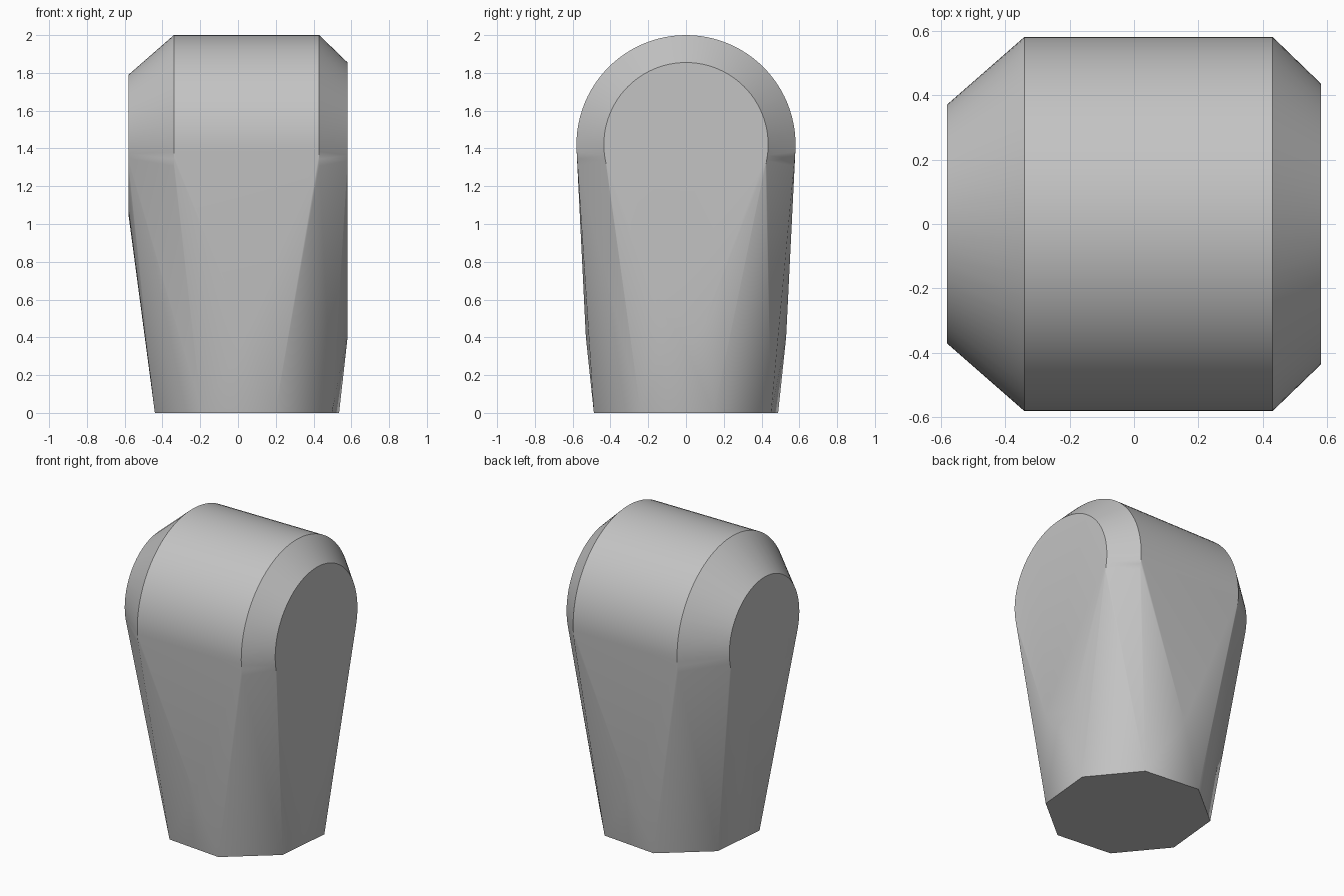
import bpy, bmesh
from math import sin, cos, pi, radians, sqrt

if "Cube" in bpy.data.objects:
    bpy.data.objects.remove(bpy.data.objects["Cube"], do_unlink=True)

AXIS_Z = 1.42      # height of the rounded head's axis
END_X = 0.58       # flat ends of the head
BASE_X = 0.0475    # centre of the base
SEGMENTS = 96


def ring(x, radius):
    """Circle around the head's sideways axis."""
    steps = [2 * pi * i / SEGMENTS for i in range(SEGMENTS)]
    return [(x, radius * cos(a), AXIS_Z + radius * sin(a)) for a in steps]


points = []

# Rounded head: a barrel with a bevel at each end
for x, radius in ((-END_X, 0.37), (-0.34, 0.58), (0.43, 0.58), (END_X, 0.435)):
    points += ring(x, radius)

# Turned octagonal foot
for i in range(8):
    a = radians(17 + 45 * i)
    points.append((BASE_X + 0.51 * cos(a), 0.51 * sin(a), 0))

# Left flat end runs down to a rounded tip
for i in range(-12, 13):
    y = 0.36 * i / 12
    points.append((END_X, y, 0.4 + y * y / 0.14))

# Slight swelling of the front and back above the foot
for side in (-1, 1):
    points.append((BASE_X, side * 0.53, 0.4))

# Wrap one convex skin around all sections
bm = bmesh.new()
for p in points:
    bm.verts.new(p)
hull = bmesh.ops.convex_hull(bm, input=bm.verts)
loose = {v for v in bm.verts if not v.link_faces}
bmesh.ops.delete(bm, geom=list(loose), context='VERTS')
bmesh.ops.dissolve_limit(bm, angle_limit=radians(0.3), verts=bm.verts, edges=bm.edges)
bmesh.ops.recalc_face_normals(bm, faces=bm.faces)

mesh = bpy.data.meshes.new("tapered_body")
bm.to_mesh(mesh)
bm.free()
body = bpy.data.objects.new("tapered_body", mesh)
bpy.context.collection.objects.link(body)

# Plain grey surface
grey = bpy.data.materials.new("plain_grey")
grey.use_nodes = True
colour = (0.55, 0.55, 0.55, 1)
grey.diffuse_color = colour
grey.node_tree.nodes["Principled BSDF"].inputs["Base Color"].default_value = colour
mesh.materials.append(grey)

# Smooth the barrel, keep the bevel edges crisp
bpy.ops.object.select_all(action='DESELECT')
body.select_set(True)
bpy.context.view_layer.objects.active = body
bpy.ops.object.shade_smooth_by_angle(angle=radians(30))
